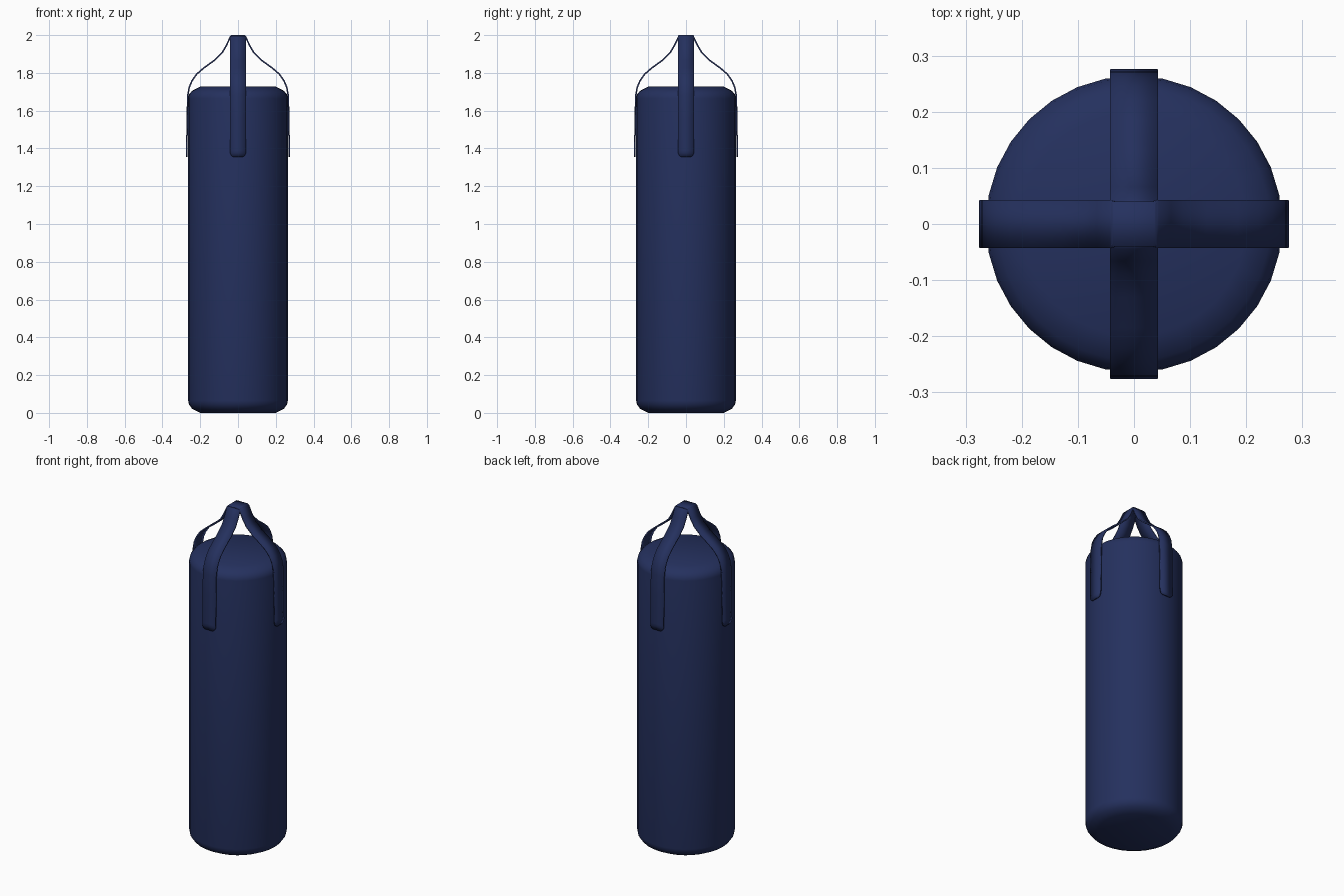
import bpy, bmesh, math

if "Cube" in bpy.data.objects:
    bpy.data.objects.remove(bpy.data.objects["Cube"])

navy = bpy.data.materials.new("navy_canvas")
navy.diffuse_color = (0.018, 0.030, 0.112, 1)
navy.use_nodes = True
navy.node_tree.nodes["Principled BSDF"].inputs["Base Color"].default_value = navy.diffuse_color


def make_object(name, bm):
    bmesh.ops.recalc_face_normals(bm, faces=bm.faces)
    mesh = bpy.data.meshes.new(name)
    bm.to_mesh(mesh)
    bm.free()
    mesh.materials.append(navy)
    obj = bpy.data.objects.new(name, mesh)
    bpy.context.collection.objects.link(obj)
    return obj


def shade(obj, angle):
    bpy.ops.object.select_all(action='DESELECT')
    obj.select_set(True)
    bpy.context.view_layer.objects.active = obj
    bpy.ops.object.shade_smooth_by_angle(angle=math.radians(angle))


# Bag body: lathed profile with rounded rims
profile = [(0.20, 0.0), (0.243, 0.022), (0.26, 0.045), (0.264, 0.065),
           (0.264, 1.665), (0.26, 1.685), (0.243, 1.705), (0.20, 1.727)]
SIDES = 32
bm = bmesh.new()
rings = []
for r, z in profile:
    rings.append([bm.verts.new((r * math.cos(2 * math.pi * i / SIDES),
                                r * math.sin(2 * math.pi * i / SIDES), z))
                  for i in range(SIDES)])
for a, b in zip(rings, rings[1:]):
    for i in range(SIDES):
        j = (i + 1) % SIDES
        bm.faces.new((a[i], a[j], b[j], b[i]))
bm.faces.new(rings[0][::-1])
bm.faces.new(rings[-1])
shade(make_object("bag_body", bm), 50)

# Straps: outer path as (distance from axis, height, half width), rounded tip
half = [(0.036, 2.0, 0.040), (0.044, 1.992, 0.043), (0.066, 1.945, 0.043),
        (0.088, 1.908, 0.043), (0.13, 1.868, 0.043), (0.185, 1.828, 0.043),
        (0.222, 1.796, 0.043), (0.247, 1.76, 0.043), (0.262, 1.725, 0.043),
        (0.270, 1.68, 0.043), (0.273, 1.55, 0.043), (0.275, 1.39, 0.043),
        (0.276, 1.375, 0.042), (0.276, 1.362, 0.036), (0.276, 1.355, 0.026)]
path = [(-r, z, w) for r, z, w in reversed(half)] + half


def strap(name, turn, drop):
    bm = bmesh.new()
    rows = []
    for r, z, w in path:
        # the lower strap dips just under the upper one at the crossing
        zz = z - drop if z > 1.99 else z
        rows.append([bm.verts.new((r, s * w, zz)) for s in (-1, 1)])
    for a, b in zip(rows, rows[1:]):
        bm.faces.new((a[0], b[0], b[1], a[1]))
    obj = make_object(name, bm)
    if obj.data.polygons[len(path) // 2 - 1].normal.z < 0:
        obj.data.flip_normals()
    obj.rotation_euler.z = turn
    mod = obj.modifiers.new("thickness", 'SOLIDIFY')
    mod.thickness = 0.008
    mod.offset = -1
    shade(obj, 40)


strap("strap_side_to_side", 0, 0)
strap("strap_front_to_back", math.pi / 2, 0.002)
